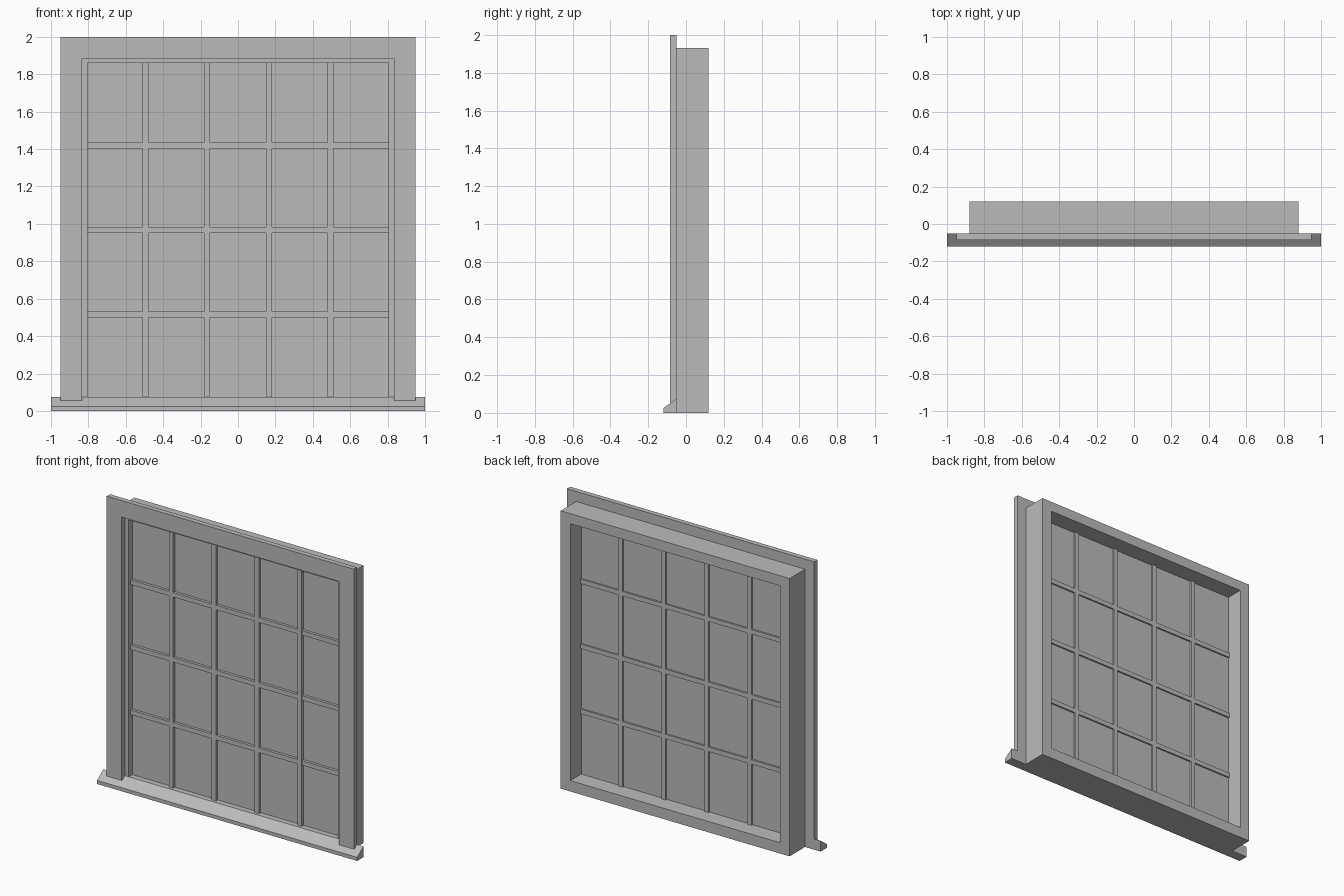
import bpy
import bmesh
from mathutils import Vector

cube = bpy.data.objects.get("Cube")
if cube:
    bpy.data.objects.remove(cube, do_unlink=True)

grey = bpy.data.materials.new("plain grey")
grey.use_nodes = True
colour = (0.5, 0.5, 0.5, 1)
grey.diffuse_color = colour
grey.node_tree.nodes["Principled BSDF"].inputs["Base Color"].default_value = colour


def prism(name, points, offset):
    """Extrude a flat outline along an offset to make a solid part."""
    bm = bmesh.new()
    face = bm.faces.new([bm.verts.new(p) for p in points])
    grown = bmesh.ops.extrude_face_region(bm, geom=[face], use_keep_orig=True)
    moved = [v for v in grown["geom"] if isinstance(v, bmesh.types.BMVert)]
    bmesh.ops.translate(bm, verts=moved, vec=Vector(offset))
    bmesh.ops.recalc_face_normals(bm, faces=bm.faces)
    mesh = bpy.data.meshes.new(name)
    bm.to_mesh(mesh)
    bm.free()
    mesh.materials.append(grey)
    obj = bpy.data.objects.new(name, mesh)
    bpy.context.collection.objects.link(obj)
    return obj


def front_prism(name, outline, y0, y1):
    return prism(name, [(x, y0, z) for x, z in outline], (0, y1 - y0, 0))


def box(name, x0, x1, y0, y1, z0, z1):
    return front_prism(name, [(x0, z0), (x1, z0), (x1, z1), (x0, z1)], y0, y1)


# Main dimensions
FRONT, BACK = -0.05, 0.12
OUTER, INNER = 0.88, 0.805
BOTTOM, HEAD, TOP = 0.075, 1.86, 1.93
CASING_FRONT = -0.085
CASING_IN, CASING_OUT = 0.835, 0.95

# Deep box frame
box("frame_bottom", -OUTER, OUTER, FRONT, BACK, 0, BOTTOM)
box("frame_head", -OUTER, OUTER, FRONT, BACK, HEAD, TOP)
for side, s in (("left", 1), ("right", -1)):
    box(f"{side}_jamb", s * INNER, s * OUTER, FRONT, BACK, BOTTOM, HEAD)
    # Side casing, mitred into the head casing
    front_prism(f"{side}_casing",
                [(s * CASING_IN, 0.055), (s * CASING_OUT, 0.055),
                 (s * CASING_OUT, 2), (s * CASING_IN, 1.885)],
                CASING_FRONT, FRONT)
front_prism("head_casing",
            [(-CASING_OUT, 2), (-CASING_IN, 1.885),
             (CASING_IN, 1.885), (CASING_OUT, 2)], CASING_FRONT, FRONT)

# Sloping sill with projecting ends
prism("sill", [(-1, -0.12, 0), (-1, FRONT, 0),
               (-1, FRONT, BOTTOM), (-1, -0.12, 0.025)], (2, 0, 0))

# Glass pane and glazing bars
box("glass", -INNER, INNER, -0.01, 0, BOTTOM, HEAD)
for i in range(4):
    x = (i - 1.5) * 0.33
    box(f"upright_bar_{i + 1}", x - 0.016, x + 0.016, -0.03, 0.012, BOTTOM, HEAD)
for i in range(3):
    z = 0.515 + i * 0.452
    box(f"cross_bar_{i + 1}", -INNER, INNER, -0.029, 0.011, z - 0.016, z + 0.016)
